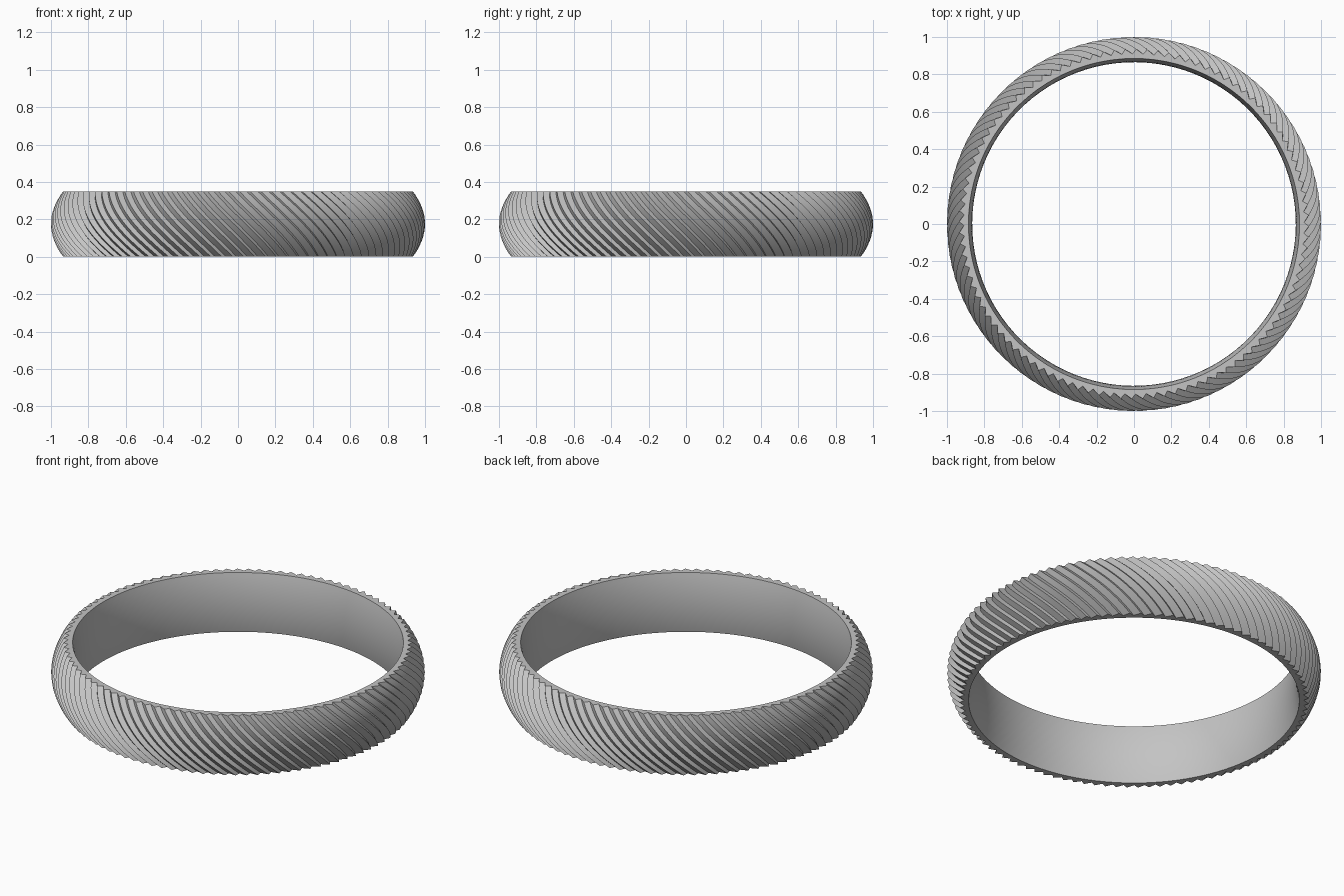
import bpy
import bmesh
from math import cos, sin, pi

cube = bpy.data.objects.get("Cube")
if cube:
    bpy.data.objects.remove(cube)

# Dimensions of the band
HEIGHT = 0.35
TEETH = 100        # slanted ridges around the band
TWIST = 0.36       # how far each ridge turns from bottom to top
DEPTH = 0.026      # groove depth
CREST = 0.66       # crest position within one tooth pitch
ROWS = 16


def metal():
    mat = bpy.data.materials.new("grey metal")
    mat.use_nodes = True
    colour = (0.55, 0.55, 0.55, 1)
    mat.diffuse_color = colour
    mat.node_tree.nodes["Principled BSDF"].inputs["Base Color"].default_value = colour
    return mat


def ring(bm, u, outer):
    """One closed loop of vertices at relative height u (-1 to 1)."""
    verts = []
    z = HEIGHT * (u + 1) / 2
    for i in range(TEETH):
        for offset, drop in ((0, DEPTH), (CREST, 0)):
            a = 2 * pi * (i + offset) / TEETH - TWIST * u / 2
            # domed ridged outside, gently bulging smooth inside
            r = 1 - 0.065 * u * u - drop if outer else 0.865 + 0.02 * u * u
            verts.append(bm.verts.new((r * cos(a), r * sin(a), z)))
    return verts


# Closed cross-section: up the outside, then down the inside
bm = bmesh.new()
heights = [2 * k / ROWS - 1 for k in range(ROWS + 1)]
loops = [ring(bm, u, True) for u in heights]
loops += [ring(bm, u, False) for u in reversed(heights)]
for low, high in zip(loops, loops[1:] + loops[:1]):
    for j in range(len(low)):
        k = (j + 1) % len(low)
        bm.faces.new((low[j], low[k], high[k], high[j]))
bmesh.ops.recalc_face_normals(bm, faces=bm.faces)

mesh = bpy.data.meshes.new("ridged_ring_band")
bm.to_mesh(mesh)
bm.free()
band = bpy.data.objects.new("ridged_ring_band", mesh)
bpy.context.collection.objects.link(band)
mesh.materials.append(metal())

# Smooth along the ridges, sharp at crests, grooves and rims
bpy.ops.object.select_all(action='DESELECT')
band.select_set(True)
bpy.context.view_layer.objects.active = band
bpy.ops.object.shade_smooth_by_angle(angle=pi / 6)
